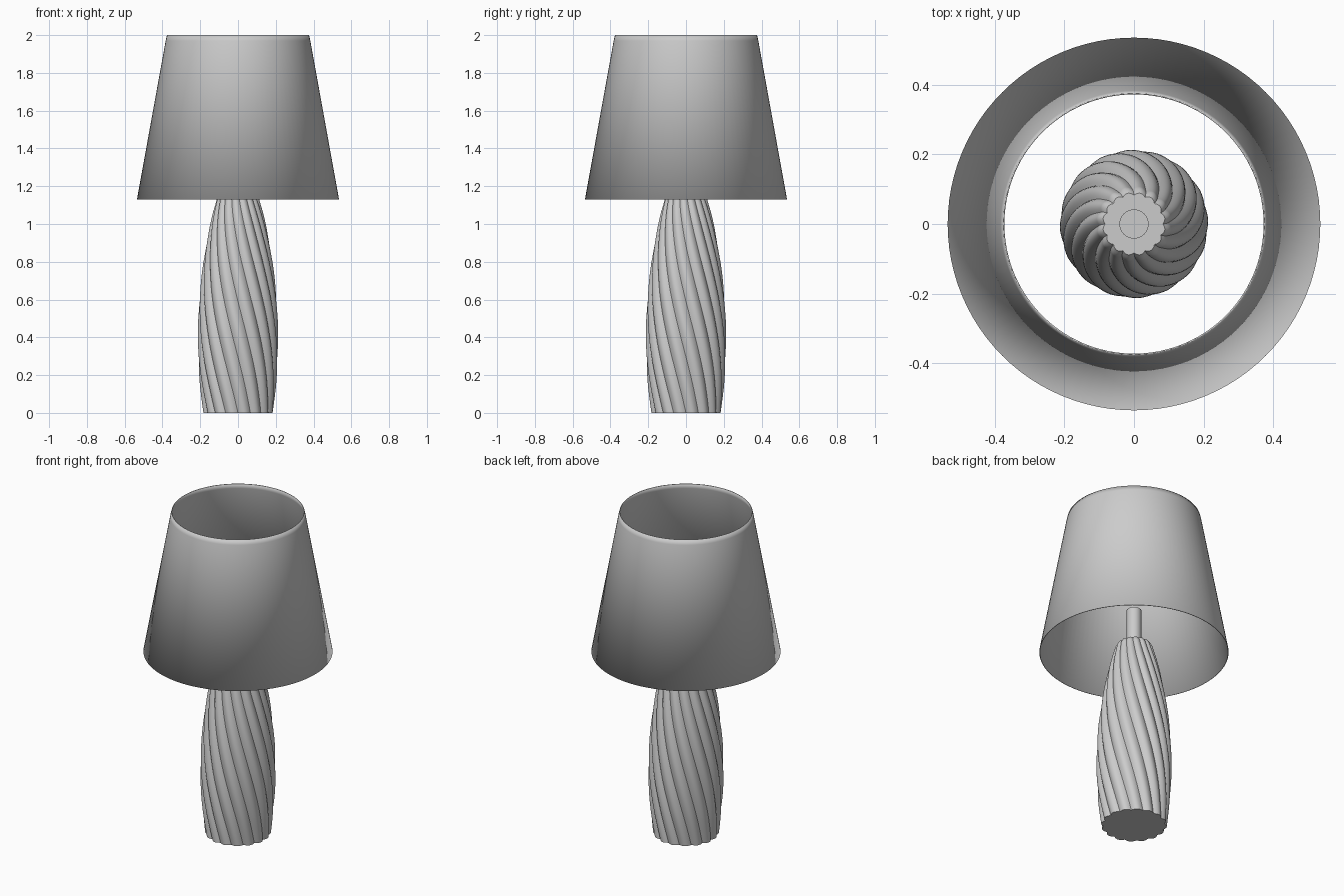
import bpy, bmesh
from math import sin, cos, pi, radians

if "Cube" in bpy.data.objects:
    bpy.data.objects.remove(bpy.data.objects["Cube"])


def skin(name, rings, cap_ends=False):
    """Loft a list of closed rings into one smooth-shaded object."""
    bm = bmesh.new()
    loops = [[bm.verts.new(p) for p in ring] for ring in rings]
    n = len(loops[0])
    for a, b in zip(loops, loops[1:]):
        for i in range(n):
            j = (i + 1) % n
            bm.faces.new((a[i], a[j], b[j], b[i]))
    if cap_ends:
        bm.faces.new(loops[0][::-1])
        bm.faces.new(loops[-1])
    mesh = bpy.data.meshes.new(name)
    bm.to_mesh(mesh)
    bm.free()
    ob = bpy.data.objects.new(name, mesh)
    bpy.context.collection.objects.link(ob)
    bpy.ops.object.select_all(action='DESELECT')
    bpy.context.view_layer.objects.active = ob
    ob.select_set(True)
    bpy.ops.object.shade_smooth_by_angle(angle=radians(35))
    return ob


def circle(r, z, n):
    return [(r * cos(2 * pi * i / n), r * sin(2 * pi * i / n), z) for i in range(n)]


def refine(pts, steps):
    """Catmull-Rom smoothing of an (r, z) profile."""
    p = [pts[0]] + pts + [pts[-1]]
    out = []
    for k in range(1, len(p) - 2):
        for s in range(steps):
            t = s / steps
            out.append(tuple(
                0.5 * (2 * b + (c - a) * t + (2 * a - 5 * b + 4 * c - d) * t ** 2
                       + (3 * b - a - 3 * c + d) * t ** 3)
                for a, b, c, d in zip(p[k - 1], p[k], p[k + 1], p[k + 2])))
    return out + [pts[-1]]


# Twisted fluted body
FLUTES, PER_FLUTE, TOP, TWIST = 16, 10, 1.18, radians(90)
profile = [(0.186, 0), (0.206, 0.2), (0.213, 0.4), (0.205, 0.6), (0.183, 0.8),
           (0.147, 1.0), (0.113, 1.13), (0.104, 1.16), (0.09, TOP)]


def fluted_ring(r, z):
    n = FLUTES * PER_FLUTE
    ring = []
    for i in range(n):
        a = 2 * pi * i / n
        rr = r * (1 - 0.08 * (1 - abs(sin(FLUTES * a / 2))))
        b = a - TWIST * z / TOP
        ring.append((rr * cos(b), rr * sin(b), z))
    return ring


skin("lamp_body", [fluted_ring(r, z) for r, z in refine(profile, 6)], cap_ends=True)

# Stem above the body
skin("stem", [circle(0.042, 1.15, 32), circle(0.042, 1.40, 32)], cap_ends=True)

# Thin tapered shade, open at both ends, with a narrow top rim
shade = skin("lamp_shade", [circle(r, z, 96) for r, z in
                            [(0.535, 1.13), (0.383, 1.97), (0.376, 2.0)]])
wall = shade.modifiers.new("wall", 'SOLIDIFY')
wall.thickness = 0.004
wall.offset = -1
